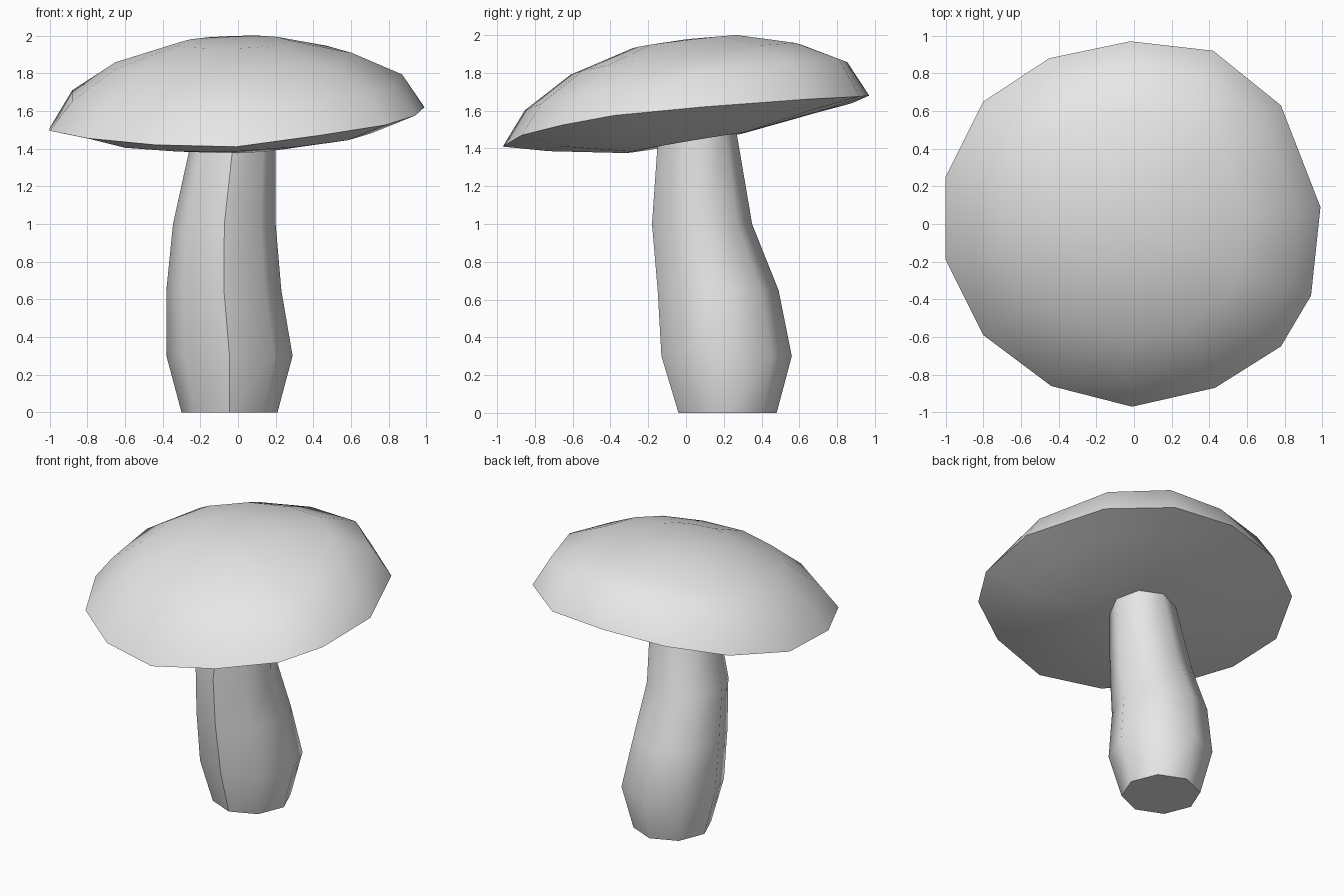
import bpy, bmesh, math

cube = bpy.data.objects.get("Cube")
if cube:
    bpy.data.objects.remove(cube, do_unlink=True)

# One pale grey for the whole mushroom
grey = bpy.data.materials.new("pale_grey")
grey.use_nodes = True
colour = (0.8, 0.8, 0.8, 1)
grey.diffuse_color = colour
grey.node_tree.nodes["Principled BSDF"].inputs["Base Color"].default_value = colour


def loft(name, rings, start=None, end=None, seam=None):
    """Skin rings of points; close each end with a centre point or one face."""
    bm = bmesh.new()
    loops = [[bm.verts.new(p) for p in ring] for ring in rings]
    n = len(loops[0])
    for a, b in zip(loops, loops[1:]):
        for i in range(n):
            j = (i + 1) % n
            bm.faces.new((a[i], a[j], b[j], b[i]))
    for loop, centre in ((loops[0], start), (loops[-1], end)):
        if centre is None:
            bm.faces.new(loop)
        else:
            hub = bm.verts.new(centre)
            for i in range(n):
                bm.faces.new((loop[i], loop[(i + 1) % n], hub))
    bmesh.ops.recalc_face_normals(bm, faces=bm.faces[:])
    mesh = bpy.data.meshes.new(name)
    bm.to_mesh(mesh)
    bm.free()
    mesh.materials.append(grey)
    obj = bpy.data.objects.new(name, mesh)
    bpy.context.collection.objects.link(obj)
    bpy.ops.object.select_all(action='DESELECT')
    obj.select_set(True)
    bpy.context.view_layer.objects.active = obj
    bpy.ops.object.shade_smooth_by_angle(angle=math.radians(62))
    # Optional crease running up one column of points
    if seam is not None:
        for e in mesh.edges:
            if all(v < n * len(rings) and v % n == seam for v in e.vertices):
                e.use_edge_sharp = True
    return obj


# Cap: uneven tilted rim, with scaled tilted rings above and below
rim = [(-.01, -.97, 1.41), (.43, -.87, 1.47), (.78, -.65, 1.525), (.94, -.38, 1.575),
       (.99, .09, 1.62), (.78, .63, 1.66), (.42, .92, 1.675), (-.02, .97, 1.68),
       (-.45, .88, 1.64), (-.8, .65, 1.58), (-1, .25, 1.51), (-1, -.19, 1.495),
       (-.8, -.59, 1.455), (-.44, -.86, 1.42)]


def cap_ring(scale, height, tilt_x, tilt_y, shift=0):
    return [(x * scale + shift, y * scale, height + tilt_x * x * scale + tilt_y * y * scale)
            for x, y, _ in rim]


loft("cap", [cap_ring(.33, 1.43, .02, .17),
             cap_ring(.75, 1.495, .04, .15),
             rim,
             cap_ring(.88, 1.73, .06, .15),
             cap_ring(.63, 1.87, .05, .13, -.02),
             cap_ring(.29, 1.965, .03, .12, -.02)],
     start=(0, 0, 1.44), end=(-.02, 0, 1.978))

# Stem: bent eight-sided column; each row is height, x range, y range
stem_rows = [(0, -.3, .21, -.04, .48), (.3, -.38, .29, -.13, .56),
             (.65, -.38, .23, -.15, .49), (1, -.345, .2, -.18, .35),
             (1.5, -.235, .2, -.145, .265)]
sides = 8
stem_rings = []
for z, x0, x1, y0, y1 in stem_rows:
    stem_rings.append([((x0 + x1) / 2 + (x1 - x0) / 2 * math.cos(math.tau * i / sides),
                        (y0 + y1) / 2 + (y1 - y0) / 2 * math.sin(math.tau * i / sides), z)
                       for i in range(sides)])
loft("stem", stem_rings, seam=6)
